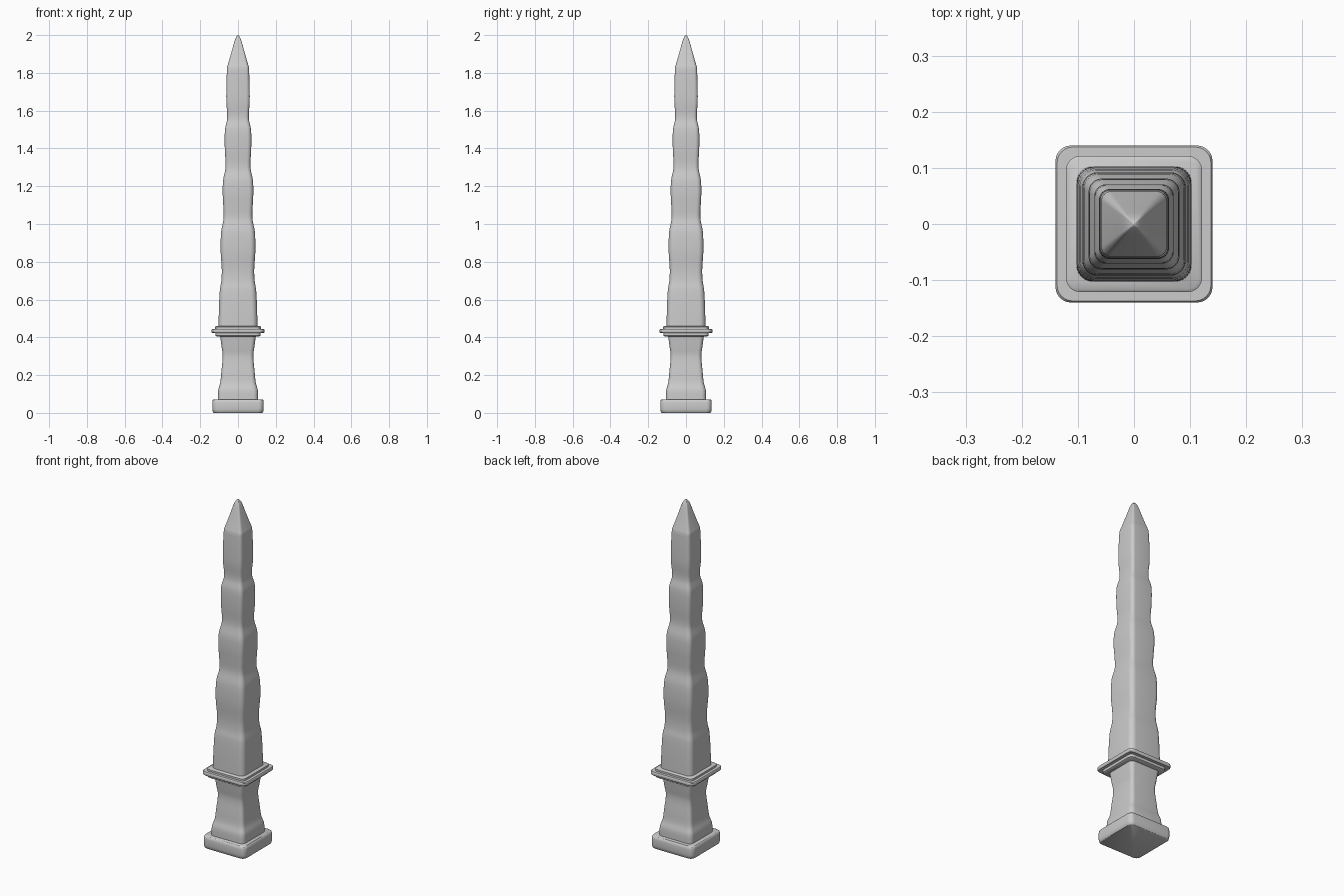
import bpy, bmesh
from math import sin, cos, pi, radians

if "Cube" in bpy.data.objects:
    bpy.data.objects.remove(bpy.data.objects["Cube"])


def rounded_square(half, radius, z, seg=6):
    pts = []
    c = half - radius
    for k, (sx, sy) in enumerate([(1, 1), (-1, 1), (-1, -1), (1, -1)]):
        for i in range(seg + 1):
            a = k * pi / 2 + i / seg * pi / 2
            pts.append((sx * c + radius * cos(a), sy * c + radius * sin(a), z))
    return pts


def smooth_profile(pts, steps=4):
    # Catmull-Rom pass through the (z, half width) points
    p = [pts[0]] + pts + [pts[-1]]
    out = []
    for i in range(1, len(p) - 2):
        (z0, w0), (z1, w1), (z2, w2), (z3, w3) = p[i - 1:i + 3]
        m1 = (w2 - w0) / (z2 - z0) * (z2 - z1)
        m2 = (w3 - w1) / (z3 - z1) * (z2 - z1)
        for s in range(steps):
            t = s / steps
            w = ((2*t**3 - 3*t**2 + 1) * w1 + (t**3 - 2*t**2 + t) * m1
                 + (3*t**2 - 2*t**3) * w2 + (t**3 - t**2) * m2)
            out.append((z1 + (z2 - z1) * t, w))
    return out + [pts[-1]]


def loft(name, profile, ratio=0.24):
    bm = bmesh.new()
    rings = [[bm.verts.new(p) for p in rounded_square(w, w * ratio, z)]
             for z, w in profile]
    n = len(rings[0])
    for a, b in zip(rings, rings[1:]):
        for i in range(n):
            j = (i + 1) % n
            bm.faces.new((a[i], a[j], b[j], b[i]))
    bm.faces.new(rings[0][::-1])
    bm.faces.new(rings[-1])
    me = bpy.data.meshes.new(name)
    bm.to_mesh(me)
    bm.free()
    ob = bpy.data.objects.new(name, me)
    bpy.context.collection.objects.link(ob)
    bpy.ops.object.select_all(action='DESELECT')
    ob.select_set(True)
    bpy.context.view_layer.objects.active = ob
    bpy.ops.object.shade_smooth_by_angle(angle=radians(40))
    return ob


# pommel block at the bottom
loft("pommel", [(0, 0.129), (0.004, 0.133), (0.02, 0.136), (0.055, 0.136),
                (0.067, 0.134), (0.072, 0.129)], 0.2)

# waisted grip
loft("grip", smooth_profile([(0.07, 0.107), (0.12, 0.105), (0.16, 0.094), (0.22, 0.088),
                             (0.30, 0.081), (0.35, 0.087), (0.41, 0.095)]))

# three-step guard
loft("guard_lower_step", [(0.405, 0.114), (0.409, 0.12), (0.426, 0.12)], 0.2)
loft("guard_plate", [(0.424, 0.137), (0.428, 0.14), (0.441, 0.14), (0.445, 0.137)], 0.2)
loft("guard_upper_step", [(0.444, 0.121), (0.456, 0.121), (0.46, 0.116)], 0.2)

# wavy tapering blade
blade = smooth_profile([(0.455, 0.103), (0.55, 0.101), (0.65, 0.096), (0.70, 0.088),
                        (0.76, 0.086), (0.86, 0.092), (0.96, 0.089), (1.03, 0.076),
                        (1.10, 0.078), (1.16, 0.081), (1.23, 0.079), (1.30, 0.066),
                        (1.40, 0.070), (1.50, 0.069), (1.56, 0.057), (1.65, 0.062),
                        (1.75, 0.061), (1.83, 0.058)])
tip = [(1.835, 0.0565), (1.88, 0.043), (1.93, 0.029), (1.965, 0.0195),
       (1.985, 0.0125), (1.996, 0.0055), (2.0, 0.0005)]
loft("blade", blade + tip, 0.3)
